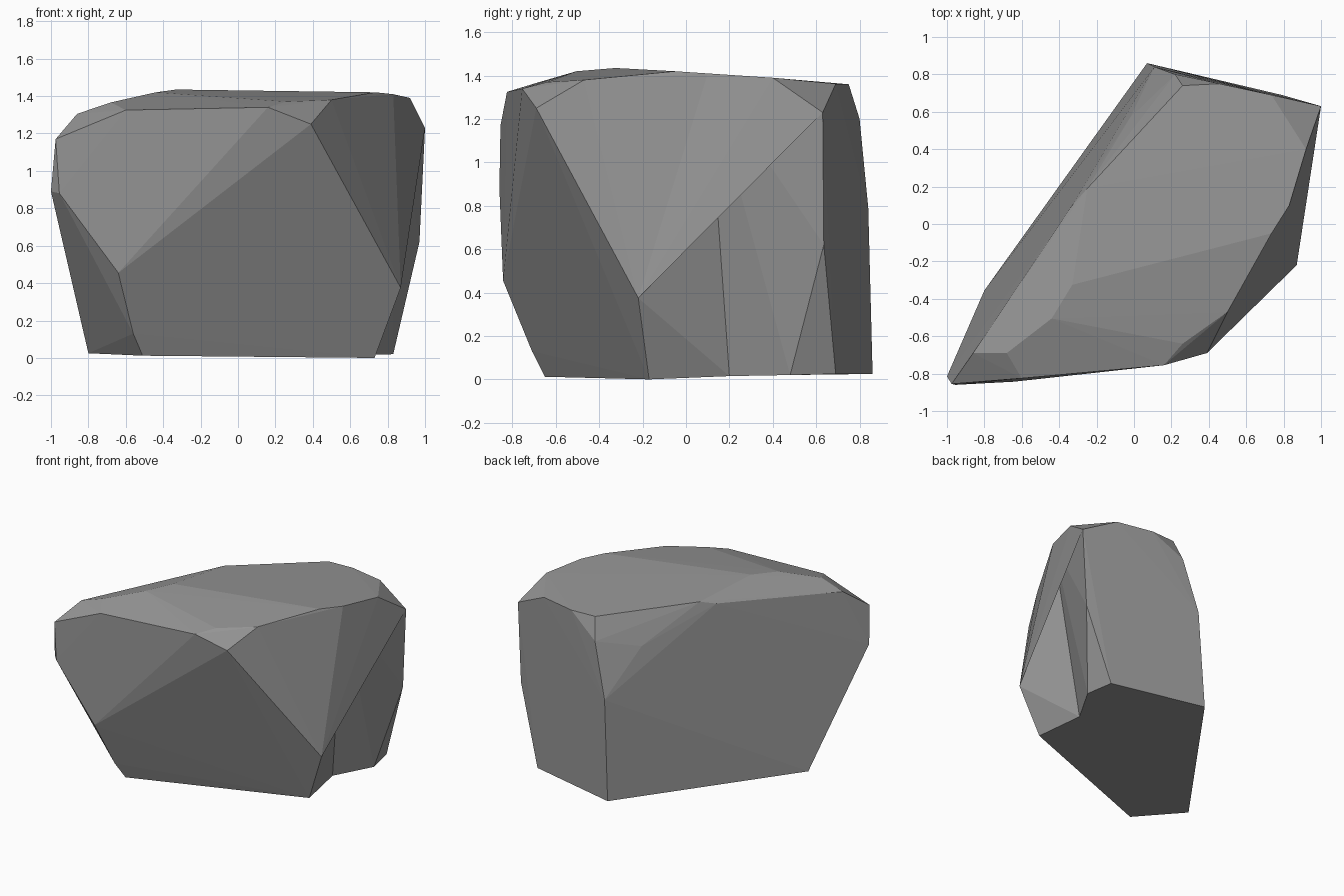
import bpy
import bmesh

if "Cube" in bpy.data.objects:
    bpy.data.objects.remove(bpy.data.objects["Cube"], do_unlink=True)

# Corners of the boulder, grouped by the region of stone they belong to
base = {
    "front_left": (.73, -.17, 0), "side_low": (.83, .48, .02),
    "back_left": (.79, .69, .025), "back_mid": (.07, .86, .025),
    "right_low": (-.8, -.355, .025), "front_right": (-.51, -.65, .012),
}
side = {
    "bulge": (.87, -.22, .375), "notch_top": (.83, .1, 1.41),
    "shoulder": (1, .63, 1.23), "side_mid": (.97, .635, .62),
}
front = {
    "nose_side": (-1, -.815, .89), "nose_tip": (-.955, -.86, .88),
    "nose_top": (-.975, -.855, 1.17), "undercut": (-.64, -.843, .455),
    "undercut_low": (-.56, -.71, .13), "brow_right": (-.6, -.825, 1.325),
    "brow_mid": (.16, -.755, 1.34), "brow_left": (.39, -.69, 1.25),
}
back = {
    "corner_mid": (.11, .84, .79), "corner_high": (.22, .8, 1.2),
    "chamfer": (-.02, .57, 1.14),
}
crown = {
    "back_rim": (.26, .74, 1.36), "back_rim_mid": (.457, .75, 1.36),
    "back_rim_left": (.735, .69, 1.362), "left_rim": (.92, .4, 1.39),
    "wall_rim": (-.33, .1, 1.373), "wall_rim_back": (-.25, .19, 1.4),
    "nose_rim": (-.86, -.69, 1.305), "slope": (-.68, -.69, 1.366),
    "ridge": (-.44, -.505, 1.42), "peak": (-.33, -.325, 1.435),
    "front_rim": (.26, -.64, 1.37), "front_rim_left": (.5, -.47, 1.38),
    "side_rim": (.735, -.05, 1.42),
}

# Wrap the corners in faceted stone
bm = bmesh.new()
corner = {}
for region in (base, side, front, back, crown):
    for name, position in region.items():
        corner[name] = bm.verts.new(position)
bmesh.ops.convex_hull(bm, input=list(bm.verts))

# Open the left side and the underside, then carve the notch between them
flank = {corner[n] for n in list(side) + ["front_left", "side_low"]}
underside = {corner[n] for n in base}
opened = [f for f in bm.faces
          if set(f.verts) <= flank or set(f.verts) <= underside]
bmesh.ops.delete(bm, geom=opened, context="FACES_ONLY")
corner["notch_low"] = bm.verts.new((.67, .2, .015))

notch_faces = [
    ("notch_top", "bulge", "notch_low"),
    ("bulge", "front_left", "notch_low"),
    ("notch_top", "notch_low", "side_low"),
    ("notch_top", "side_low", "side_mid"),
    ("notch_top", "side_mid", "shoulder"),
    ("front_left", "notch_low", "side_low", "back_left",
     "back_mid", "right_low", "front_right"),
]
for names in notch_faces:
    bm.faces.new([corner[n] for n in names])

# Tidy loose geometry and point every face outward
bmesh.ops.delete(bm, geom=[v for v in bm.verts if not v.link_faces],
                 context="VERTS")
bmesh.ops.recalc_face_normals(bm, faces=list(bm.faces))

mesh = bpy.data.meshes.new("boulder")
bm.to_mesh(mesh)
bm.free()
boulder = bpy.data.objects.new("boulder", mesh)
bpy.context.collection.objects.link(boulder)

# Plain grey stone
stone = bpy.data.materials.new("grey_stone")
stone.use_nodes = True
colour = (.3, .3, .3, 1)
stone.diffuse_color = colour
stone.node_tree.nodes["Principled BSDF"].inputs["Base Color"].default_value = colour
mesh.materials.append(stone)
